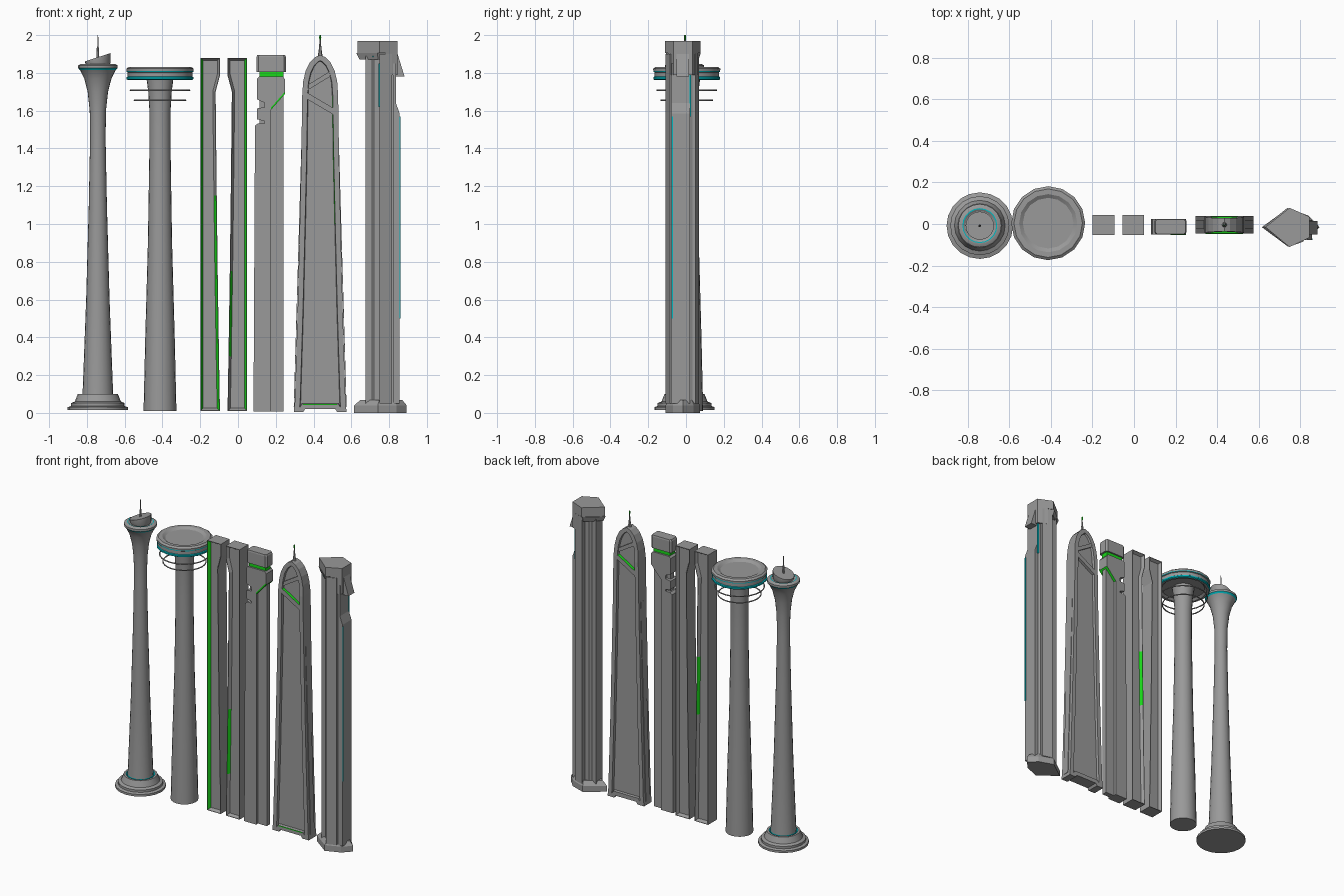
import bpy, bmesh, math
from mathutils import Vector

if "Cube" in bpy.data.objects:
    bpy.data.objects.remove(bpy.data.objects["Cube"])


def material(name, colour):
    m = bpy.data.materials.new(name)
    m.use_nodes = True
    m.diffuse_color = (*colour, 1)
    m.node_tree.nodes["Principled BSDF"].inputs["Base Color"].default_value = (*colour, 1)
    return m


GREY = material("grey", (0.32, 0.32, 0.32))
GREEN = material("green", (0.01, 0.68, 0.01))
TEAL = material("teal", (0.0, 0.48, 0.53))


def finish(name, bm, mats, smooth=False):
    mesh = bpy.data.meshes.new(name)
    bm.to_mesh(mesh)
    bm.free()
    ob = bpy.data.objects.new(name, mesh)
    bpy.context.collection.objects.link(ob)
    for m in mats:
        mesh.materials.append(m)
    if smooth:
        bpy.ops.object.select_all(action="DESELECT")
        ob.select_set(True)
        bpy.context.view_layer.objects.active = ob
        bpy.ops.object.shade_smooth_by_angle(angle=math.radians(32))
    return ob


def lathe(name, profile, x, y, sides=20, bands=(), mats=(GREY, TEAL)):
    """Turned part; bands lists the profile segments painted in the second colour."""
    bm = bmesh.new()
    rings = []
    for r, z in profile:
        rings.append([bm.verts.new((x + r * math.cos(a), y + r * math.sin(a), z))
                      for a in (math.tau * k / sides for k in range(sides))])
    for i, (lo, hi) in enumerate(zip(rings, rings[1:])):
        for k in range(sides):
            n = (k + 1) % sides
            f = bm.faces.new((lo[k], lo[n], hi[n], hi[k]))
            f.material_index = int(i in bands)
    bm.faces.new(rings[0][::-1])
    bm.faces.new(rings[-1])
    return finish(name, bm, mats, True)


def solid(points, direction):
    bm = bmesh.new()
    face = bm.faces.new([bm.verts.new(p) for p in points])
    new = bmesh.ops.extrude_face_region(bm, geom=[face])["geom"]
    bmesh.ops.translate(bm, verts=[v for v in new if isinstance(v, bmesh.types.BMVert)], vec=direction)
    bmesh.ops.recalc_face_normals(bm, faces=bm.faces)
    return bm


def slab(name, outline, y0, y1, insets=(), rule=None, mats=(GREY, GREEN)):
    """Front outline (x, z) pushed from y0 to y1, both broad faces inset in steps."""
    bm = solid([(x, y0, z) for x, z in outline], (0, y1 - y0, 0))
    bm.normal_update()
    for panel in [f for f in bm.faces if abs(f.normal.y) > 0.9]:
        front = panel.normal.y < 0
        for thick, depth, painted in insets:
            walls = bmesh.ops.inset_region(bm, faces=[panel], thickness=thick, depth=depth,
                                           use_even_offset=True)["faces"]
            bm.normal_update()
            for f in walls:
                if painted and painted(f.calc_center_median(), f.normal, front):
                    f.material_index = 1
    if rule:
        for f in bm.faces:
            f.material_index = int(rule(f.normal))
    return finish(name, bm, mats)


def prism(name, outline, z0, z1, top=1.0):
    """Plan outline raised from z0 to z1, with the top scaled about its middle."""
    bm = solid([(x, y, z0) for x, y in outline], (0, 0, z1 - z0))
    mid = sum((Vector(p) for p in outline), Vector((0, 0))) / len(outline)
    for v in bm.verts:
        if v.co.z > z0 + 1e-5:
            v.co.xy = mid + (v.co.xy - mid) * top
    return finish(name, bm, (GREY,))


def rect(x0, x1, z0, z1):
    return [(x0, z0), (x1, z0), (x1, z1), (x0, z1)]


# Flared tower with stepped foot, slanted crown and mast
FX, FY = -0.742, -0.008
lathe("flared_tower", [(0.16, 0.015), (0.16, 0.03), (0.142, 0.036), (0.142, 0.052), (0.122, 0.06),
                       (0.106, 0.1), (0.092, 0.1), (0.082, 0.09), (0.081, 0.1), (0.062, 0.6),
                       (0.048, 1.1), (0.041, 1.45), (0.043, 1.6), (0.054, 1.7), (0.072, 1.77),
                       (0.095, 1.815), (0.104, 1.825), (0.104, 1.84), (0.088, 1.848),
                       (0.084, 1.848), (0.079, 1.848), (0.07, 1.842)],
      FX, FY, bands=(6, 7, 15, 19))
crown = lathe("slanted_crown", [(0.06, 1.835), (0.068, 1.855), (0.068, 1.883)], FX, FY)
for v in crown.data.vertices:
    if v.co.z > 1.87:
        v.co.z += (v.co.x - FX) * 0.33
lathe("flared_tower_mast", [(0.007, 1.87), (0.006, 1.93), (0.003, 1.94), (0.002, 2.0)], FX, FY, 6)

# Disc tower with hoops hanging below the deck
DX, DY = -0.413, 0.004
lathe("disc_tower_shaft", [(0.087, 0.01), (0.078, 0.4), (0.064, 0.9), (0.056, 1.4), (0.056, 1.6),
                           (0.062, 1.7), (0.072, 1.775)], DX, DY)
lathe("disc_deck", [(0.06, 1.775), (0.14, 1.775), (0.155, 1.762), (0.17, 1.762), (0.177, 1.767),
                    (0.177, 1.777), (0.171, 1.781), (0.171, 1.803), (0.177, 1.806), (0.177, 1.811),
                    (0.178, 1.822), (0.165, 1.832), (0.14, 1.832), (0.122, 1.82)],
      DX, DY, 16, bands=(3, 4, 5, 8))
for name, r, z in (("upper_hoop", 0.157, 1.708), ("lower_hoop", 0.136, 1.655)):
    bpy.ops.mesh.primitive_torus_add(major_segments=24, minor_segments=6, major_radius=r,
                                     minor_radius=0.004, location=(DX, DY, z))
    bpy.context.object.name = name
    bpy.context.object.data.materials.append(GREY)

# Pair of mirrored slim towers, with lit walls around the sunken panels
MID = -0.0755
for name, s in (("right_slim_tower", -1), ("left_slim_tower", 1)):
    def lit(c, n, front, s=s):
        across = (c.x - MID) * s
        if across > 0.1:
            return front
        if across > 0.06 or abs(n.x) < 0.3:
            return False
        if front:
            return 0.3 < c.z < 0.75 or (s < 0 and c.z < 1.15)
        return 0.75 < c.z < 1.15

    shape = [(0.124, 0.01), (0.02, 0.01), (0.025, 0.3), (0.032, 0.75), (0.037, 1.15),
             (0.043, 1.7), (0.019, 1.79), (0.019, 1.88), (0.124, 1.88)]
    slab(name, [(MID + s * x, z) for x, z in shape], -0.053, 0.043,
         ((0.003, 0, None), (0.012, -0.02, lit)))

# Notched tower: column with overhanging head, lit neck and cap
slab("notched_tower_body",
     [(0.082, 0.008), (0.175, 0.008), (0.175, 1.605), (0.25, 1.69), (0.25, 1.765), (0.238, 1.78),
      (0.112, 1.78), (0.1, 1.77), (0.1, 1.66), (0.14, 1.642), (0.14, 1.618), (0.1, 1.612),
      (0.1, 1.555), (0.14, 1.545), (0.14, 1.533), (0.105, 1.533), (0.09, 1.52)],
     -0.05, 0.025, rule=lambda n: n.z < -0.3 and n.x > 0.3)
slab("notched_tower_rear_column", rect(0.114, 0.242, 0.008, 1.72), -0.03, 0.006)
slab("head_edge_light", [(0.175, 1.605), (0.25, 1.69), (0.25, 1.702), (0.175, 1.617)],
     -0.053, -0.05, mats=(GREEN,))
slab("lit_neck", rect(0.113, 0.24, 1.77, 1.812), -0.039, 0.014, mats=(GREEN,))
CAP = [(0.098, -0.04), (0.108, -0.05), (0.243, -0.05), (0.253, -0.04), (0.253, 0.015),
       (0.243, 0.025), (0.108, 0.025), (0.098, 0.015)]
prism("notched_tower_cap", CAP, 1.806, 1.885)
prism("notched_tower_cap_top", CAP, 1.885, 1.895, 0.94)

# Arched tower: framed panels, slanted bars and spire
AX = 0.435
half = [(0.08, 0.02), (0.09, 0.004), (0.14, 0.004), (0.134, 0.06), (0.119, 0.55), (0.108, 1.0),
        (0.1, 1.35), (0.095, 1.68), (0.09, 1.755), (0.077, 1.81), (0.055, 1.855), (0.028, 1.883)]
arch = [(AX + x, z) for x, z in half] + [(AX, 1.895)] + [(AX - x, z) for x, z in half[::-1]]
shell = slab("arched_tower", arch, -0.046, 0.038,
             ((0.028, 0, None),
              (0.003, -0.017, lambda c, n, front: front and n.x < -0.2 and 1.0 < c.z < 1.6)))
for v in shell.data.vertices:
    if v.co.z > 1.7:
        v.co.y = -0.004 + (v.co.y + 0.004) * (1 - (v.co.z - 1.6) * 0.8)
slab("arched_tower_sill_light", rect(AX - 0.09, AX + 0.09, 0.042, 0.047), -0.049, -0.046, mats=(GREEN,))
for tag, s, y0, y1 in (("front", 1, -0.045, -0.02), ("back", -1, 0.012, 0.037)):
    slab(tag + "_wide_bar", [(AX + s * x, z) for x, z in
                             ((-0.085, 1.67), (0.085, 1.57), (0.085, 1.605), (-0.085, 1.705))],
         y0, y1, rule=lambda n: n.z > 0.5)
    slab(tag + "_short_bar", [(AX + s * x, z) for x, z in
                              ((-0.08, 1.7), (0.068, 1.79), (0.062, 1.815), (-0.08, 1.728))],
         y0 * 0.8, y1 * 0.8)
for s in (-1, 1):
    slab("arched_tower_rib", [(AX + s * x, z) for x, z in
                              ((0.136, 0.03), (0.14, 0.03), (0.1, 1.4), (0.096, 1.4))], -0.025, 0.017)
lathe("arched_tower_spire", [(0.014, 1.88), (0.008, 1.92), (0.005, 1.95), (0.003, 1.975),
                             (0.006, 1.985), (0.004, 2.0)], AX, -0.004, 6, (3, 4), (GREY, GREEN))

# Faceted tower: grooved shaft between a pointed foot and a pointed cap
FOOT = [(0.615, -0.015), (0.74, -0.108), (0.84, -0.07), (0.893, -0.015), (0.84, 0.04), (0.74, 0.075)]
HEAD = [(0.633, -0.015), (0.748, -0.111), (0.845, -0.065), (0.845, 0.035), (0.748, 0.078)]
prism("faceted_foot", FOOT, 0.0, 0.04)
prism("faceted_foot_slope", FOOT, 0.04, 0.068, 0.8)
prism("faceted_cap", HEAD, 1.905, 1.968)
prism("faceted_cap_neck", [(0.7 + (x - 0.7) * 0.85, y * 0.85) for x, y in HEAD], 1.87, 1.905, 1.15)
prism("cap_side", [(0.78, -0.095), (0.845, -0.065), (0.845, 0.035), (0.78, 0.064)], 1.79, 1.91)
prism("shaft_core", [(0.69, -0.03), (0.72, -0.065), (0.82, -0.065), (0.835, -0.03),
                     (0.835, 0.005), (0.82, 0.035), (0.72, 0.035), (0.69, 0.005)], 0.05, 1.9)
slab("shaft_left_panel", [(0.675, 0.05), (0.712, 0.05), (0.712, 1.6), (0.74, 1.66), (0.74, 1.89),
                          (0.675, 1.89)], -0.052, 0.022)
prism("shaft_middle_panel", [(0.75, -0.108), (0.815, -0.085), (0.815, 0.05), (0.75, 0.07)], 0.05, 1.9)
slab("shaft_right_panel", [(0.82, 0.05), (0.856, 0.05), (0.856, 1.585), (0.836, 1.64), (0.836, 1.85),
                           (0.82, 1.85)], -0.078, 0.02)
slab("cap_visor", [(0.8, 1.86), (0.835, 1.78), (0.882, 1.78), (0.845, 1.9), (0.845, 1.95),
                   (0.8, 1.95)], -0.05, 0.015)
# Thin light strips on the faceted tower
for name, box, y0, y1 in (("side_light_low", (0.855, 0.859, 0.5, 1.57), -0.078, -0.069),
                          ("side_light_high", (0.828, 0.837, 1.57, 1.79), 0.018, 0.027),
                          ("groove_light", (0.744, 0.748, 1.62, 1.85), -0.074, -0.066),
                          ("cap_light", (0.712, 0.745, 1.884, 1.89), -0.081, -0.073)):
    slab(name, rect(*box), y0, y1, mats=(TEAL,))
